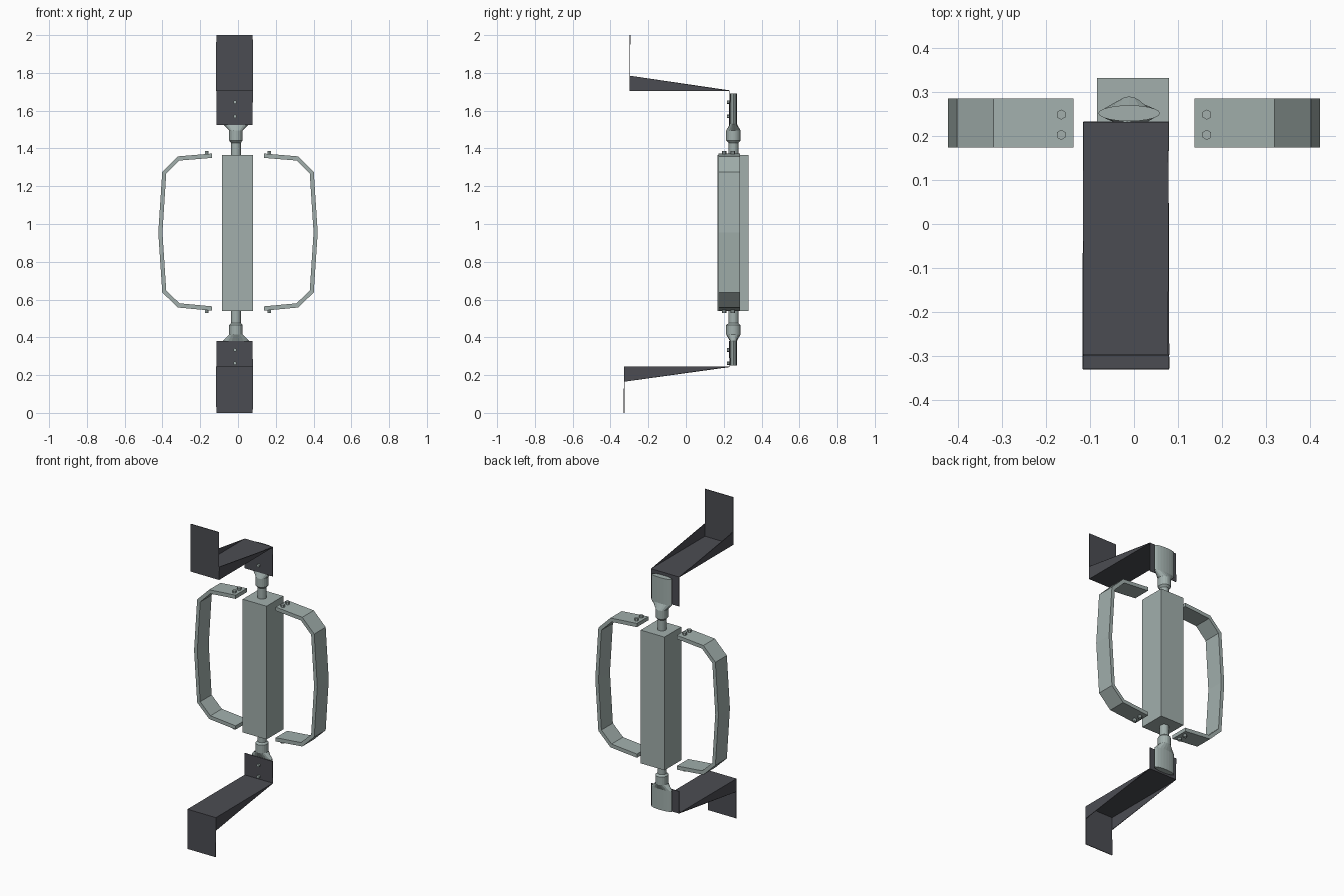
import bpy, bmesh, math
from mathutils import Matrix

if "Cube" in bpy.data.objects:
    bpy.data.objects.remove(bpy.data.objects["Cube"])


def material(name, rgb):
    m = bpy.data.materials.new(name)
    m.diffuse_color = (*rgb, 1)
    m.use_nodes = True
    m.node_tree.nodes["Principled BSDF"].inputs["Base Color"].default_value = m.diffuse_color
    return m


STEEL = material("grey green steel", (0.36, 0.43, 0.415))
DARK = material("dark grey sheet", (0.071, 0.073, 0.085))


def finish(bm, name, mat):
    bmesh.ops.recalc_face_normals(bm, faces=bm.faces)
    me = bpy.data.meshes.new(name)
    bm.to_mesh(me)
    bm.free()
    me.materials.append(mat)
    ob = bpy.data.objects.new(name, me)
    bpy.context.collection.objects.link(ob)
    return ob


def box(name, lo, hi, mat):
    bm = bmesh.new()
    bmesh.ops.create_cube(bm, size=1)
    for v in bm.verts:
        v.co = [(a + b) / 2 + c * (b - a) for a, b, c in zip(lo, hi, v.co)]
    return finish(bm, name, mat)


def bolt(name, loc, axis, depth=0.03, r=0.0115):
    bm = bmesh.new()
    rot = Matrix.Rotation(math.pi / 2, 4, 'X') if axis == 'Y' else Matrix()
    bmesh.ops.create_cone(bm, cap_ends=True, segments=6, radius1=r, radius2=r,
                          depth=depth, matrix=Matrix.Translation(loc) @ rot)
    return finish(bm, name, STEEL)


def stem(name, rings, n=20, cx=-0.011, cy=0.251):
    """Loft of ellipses given as (z, x radius, y radius)."""
    bm = bmesh.new()
    loops = [[bm.verts.new((cx + rx * math.cos(2 * math.pi * i / n),
                            cy + ry * math.sin(2 * math.pi * i / n), z))
              for i in range(n)] for z, rx, ry in rings]
    for a, b in zip(loops, loops[1:]):
        for i in range(n):
            j = (i + 1) % n
            bm.faces.new((a[i], a[j], b[j], b[i]))
    bm.faces.new(loops[0])
    bm.faces.new(loops[-1])
    return finish(bm, name, STEEL)


def bracket(name, tab_z, shelf_z, gusset_z, end_z, front_y, back_y=0.23):
    """Folded sheet: bolted tab, shelf with tapered side flanges, end plate."""
    bm = bmesh.new()
    xs = (-0.115, 0.078)
    path = [(back_y, tab_z), (back_y, shelf_z), (front_y, shelf_z), (front_y, end_z)]
    left, right = [[bm.verts.new((x, y, z)) for y, z in path] for x in xs]
    for i in range(3):
        bm.faces.new((left[i], left[i + 1], right[i + 1], right[i]))
    for x, side in zip(xs, (left, right)):
        tip = bm.verts.new((x, front_y, gusset_z))
        bm.faces.new((side[1], side[2], tip))
    ob = finish(bm, name, DARK)
    mod = ob.modifiers.new("sheet thickness", 'SOLIDIFY')
    mod.thickness = 0.004
    mod.offset = 0
    return ob


def handle(name, s):
    """Bent flat bar; outer and inner outlines extruded along y."""
    outer = [(0.137, 1.373), (0.319, 1.358), (0.401, 1.276), (0.422, 0.955),
             (0.401, 0.638), (0.319, 0.558), (0.137, 0.541)]
    inner = [(0.137, 1.350), (0.310, 1.336), (0.380, 1.266), (0.400, 0.955),
             (0.380, 0.648), (0.310, 0.580), (0.137, 0.564)]
    bm = bmesh.new()
    rings = [[bm.verts.new((s * x, y, z))
              for (x, z), y in ((o, 0.173), (o, 0.285), (i, 0.285), (i, 0.173))]
             for o, i in zip(outer, inner)]
    for a, b in zip(rings, rings[1:]):
        for k in range(4):
            m = (k + 1) % 4
            bm.faces.new((a[k], a[m], b[m], b[k]))
    bm.faces.new(rings[0])
    bm.faces.new(rings[-1])
    return finish(bm, name, STEEL)


# Central square post
box("post", (-0.084, 0.166, 0.54), (0.079, 0.331, 1.365), STEEL)

# Stems: round shaft, collar, then flattened paddle
stem("upper_stem", [(1.36, 0.026, 0.026), (1.43, 0.026, 0.026), (1.442, 0.036, 0.038),
                    (1.495, 0.036, 0.038), (1.53, 0.07, 0.018), (1.69, 0.07, 0.018)])
stem("lower_stem", [(0.545, 0.026, 0.026), (0.475, 0.026, 0.026), (0.465, 0.036, 0.038),
                    (0.415, 0.036, 0.038), (0.38, 0.07, 0.018), (0.252, 0.07, 0.018)])

# Folded brackets
bracket("upper_bracket", 1.525, 1.706, 1.785, 2.0, -0.297)
bracket("lower_bracket", 0.38, 0.244, 0.165, 0.0, -0.328)

# Bracket bolts
for z in (1.645, 1.57, 0.333, 0.263):
    bolt("bracket_bolt", (-0.016, 0.23, z), 'Y', 0.024, 0.010)

# Side handles with end bolts
for side, s in (("left", -1), ("right", 1)):
    handle(side + "_handle", s)
    for y in (0.202, 0.248):
        bolt(side + "_upper_handle_bolt", (s * 0.165, y, 1.371), 'Z')
        bolt(side + "_lower_handle_bolt", (s * 0.165, y, 0.543), 'Z')
